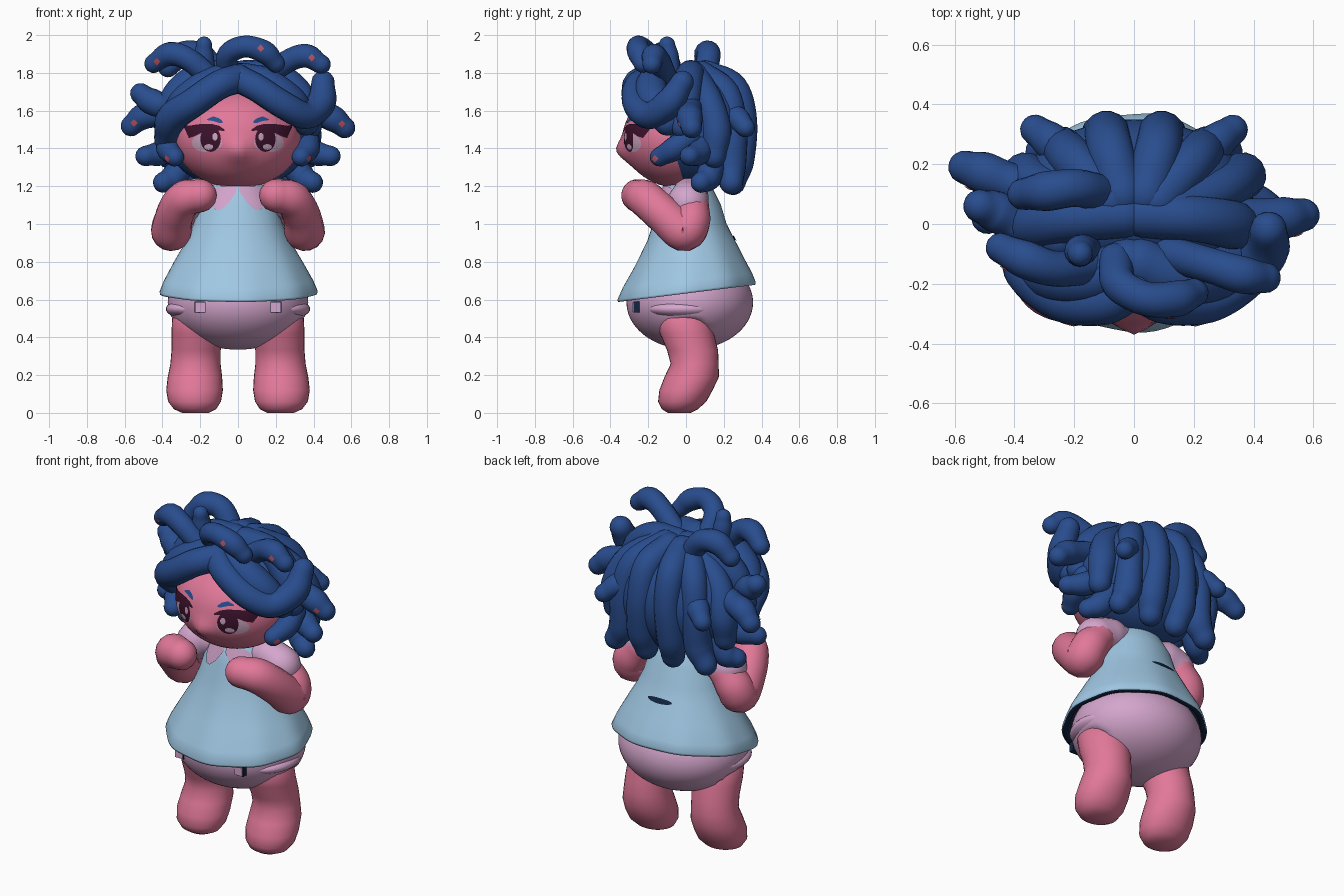
import bpy, bmesh, math
from mathutils import Vector
from mathutils.bvhtree import BVHTree

if "Cube" in bpy.data.objects:
    bpy.data.objects.remove(bpy.data.objects["Cube"])


def material(name, *rgb):
    m = bpy.data.materials.new(name)
    m.diffuse_color = (*rgb, 1)
    m.use_nodes = True
    m.node_tree.nodes["Principled BSDF"].inputs["Base Color"].default_value = m.diffuse_color
    return m


SKIN = material("skin pink", .76, .19, .32)
HAIR = material("hair blue", .022, .074, .272)
DRESS = material("dress light blue", .35, .575, .77)
LILAC = material("cloth lilac", .66, .38, .61)
NAVY = material("lining navy", .006, .018, .05)
RED = material("mark red", .50, .09, .12)
PLUM = material("eye plum", .045, .006, .025)
PALE = material("eye pale", .60, .38, .52)


def finish(name, bm, *mats, recalc=True):
    if recalc:
        bmesh.ops.recalc_face_normals(bm, faces=bm.faces)
    me = bpy.data.meshes.new(name)
    bm.to_mesh(me)
    for m in mats:
        me.materials.append(m)
    for p in me.polygons:
        p.use_smooth = True
    ob = bpy.data.objects.new(name, me)
    bpy.context.collection.objects.link(ob)
    return ob


def ball(bm, c, r, seg=48, rings=32):
    vs = bmesh.ops.create_uvsphere(bm, u_segments=seg, v_segments=rings, radius=1)["verts"]
    for v in vs:
        v.co = Vector((c[i] + v.co[i] * r[i] for i in range(3)))
    return vs


def bridge(bm, rings):
    n = len(rings[0])
    return [[bm.faces.new((a[i], a[(i + 1) % n], b[(i + 1) % n], b[i])) for i in range(n)]
            for a, b in zip(rings, rings[1:])]


def tube(bm, pts, radii, steps=6, n=16):
    """Round-ended sweep through pts with one radius per point."""
    p = [Vector(q) for q in pts]
    p = [p[0] * 2 - p[1]] + p + [p[-1] * 2 - p[-2]]
    r = [radii[0]] + list(radii) + [radii[-1]]
    path = []
    for i in range(1, len(p) - 2):
        for k in range(steps + (i == len(p) - 3)):
            t = k / steps
            w = (-t + 2*t*t - t**3, 2 - 5*t*t + 3*t**3, t + 4*t*t - 3*t**3, t**3 - t*t)
            path.append((sum((p[i-1+j] * w[j] for j in range(4)), Vector()) / 2,
                         r[i] + (r[i+1] - r[i]) * t * t * (3 - 2*t)))
    c = [q[0] for q in path]
    tan = [(c[min(i+1, len(c)-1)] - c[max(i-1, 0)]).normalized() for i in range(len(c))]
    caps = [math.radians(a) for a in (82, 65, 45, 22)]
    ringdef = [(c[0] - tan[0] * path[0][1] * math.sin(a), tan[0], path[0][1] * math.cos(a)) for a in caps]
    ringdef += [(c[i], tan[i], path[i][1]) for i in range(len(c))]
    ringdef += [(c[-1] + tan[-1] * path[-1][1] * math.sin(a), tan[-1], path[-1][1] * math.cos(a))
                for a in reversed(caps)]
    side, last, rings = tan[0].orthogonal().normalized(), tan[0], []
    for o, t, rad in ringdef:
        side = last.rotation_difference(t) @ side
        last, up = t, t.cross(side)
        rings.append([bm.verts.new(o + (side * math.cos(a) + up * math.sin(a)) * rad)
                      for a in (2 * math.pi * k / n for k in range(n))])
    bridge(bm, rings)
    bm.faces.new(rings[0])
    bm.faces.new(rings[-1])


def flip(pts, s):
    return [(x * s, y, z) for x, y, z in pts]


def decal(name, cols, tree, mat, off=.004, look=(0, 1, 0), rows=6):
    """Thin plate: columns (u, z_low, z_high) projected along look onto a surface."""
    bm, grid, d = bmesh.new(), [], Vector(look)
    across = Vector((abs(d.y), abs(d.x), 0))
    for u, lo, hi in cols:
        line = []
        for k in range(rows + 1):
            start = across * u - d * 2 + Vector((0, 0, lo + (hi - lo) * k / rows))
            hit = tree.ray_cast(start, d)[0]
            line.append(bm.verts.new(hit - d * off) if hit else None)
        grid.append(line)
    for a, b in zip(grid, grid[1:]):
        for k in range(rows):
            q = (a[k], b[k], b[k+1], a[k+1])
            if all(q):
                f = bm.faces.new(q)
                f.normal_update()
                if f.normal.dot(d) > 0:
                    f.normal_flip()
    return finish(name, bm, mat, recalc=False)


def oval(x, z, rx, rz, n=14):
    return [(x - rx * math.cos(a), z - rz * math.sin(a) - 1e-4, z + rz * math.sin(a) + 1e-4)
            for a in (math.pi * k / n for k in range(n + 1))]


# Head with a small nose
bm = bmesh.new()
for v in ball(bm, (0, -.03, 1.455), (.335, .305, .265)):
    if v.co.y < -.1:
        v.co.y -= .045 * math.exp(-(v.co.x**2 + (v.co.z - 1.385)**2) / .0035)
face = BVHTree.FromBMesh(bm)
finish("head", bm, SKIN)

# Eyes, lashes and brows
for s in (-1, 1):
    def eye_part(name, cols, mat, off):
        decal(name, [(x * s, a, b) for x, a, b in cols], face, mat, off)
    eye_part("eye_white", oval(.165, 1.43, .08, .05), PALE, .003)
    eye_part("iris", oval(.145, 1.45, .054, .068), PLUM, .005)
    eye_part("eye_glint", oval(.122, 1.462, .014, .02), PALE, .007)
    eye_part("iris_glow", oval(.155, 1.408, .024, .015), PALE, .007)
    eye_part("upper_lash", [(.072, 1.492, 1.5), (.1, 1.495, 1.52), (.14, 1.495, 1.53), (.19, 1.485, 1.53),
                            (.23, 1.465, 1.525), (.26, 1.455, 1.52), (.285, 1.51, 1.525)], PLUM, .007)
    eye_part("brow", [(.082, 1.535, 1.545), (.1, 1.535, 1.56), (.13, 1.545, 1.57), (.165, 1.55, 1.555)], HAIR, .004)

# Hair: cap plus snake strands, all in one mesh
hair = bmesh.new()
ball(hair, (0, .07, 1.505), (.40, .28, .325))


def snake(pts, r):
    n = len(pts) - 1
    tube(hair, pts, [r * (.85 if i == n else 1.06 if i == n - 1 else 1) for i in range(n + 1)])


# fringe and upright strands on the crown
crown = [
    (.073, [(0, -.2, 1.77), (.1, -.26, 1.72), (.24, -.26, 1.63), (.36, -.19, 1.575), (.44, -.09, 1.64), (.45, -.02, 1.75)]),
    (.077, [(0, -.2, 1.77), (-.1, -.26, 1.735), (-.24, -.25, 1.64), (-.35, -.16, 1.56), (-.38, -.05, 1.45)]),
    (.058, [(-.06, -.12, 1.8), (-.05, -.2, 1.9), (.04, -.25, 1.94), (.14, -.25, 1.91), (.2, -.23, 1.85)]),
    (.05, [(-.16, -.08, 1.76), (-.18, -.09, 1.88), (-.18, -.1, 1.95)]),
    (.06, [(-.13, -.14, 1.76), (-.26, -.15, 1.87), (-.36, -.12, 1.9), (-.445, -.08, 1.85)]),
    (.06, [(.12, -.1, 1.76), (.26, -.14, 1.86), (.36, -.17, 1.89), (.44, -.18, 1.845)]),
    (.063, [(-.1, .1, 1.78), (-.19, .12, 1.89), (-.29, .11, 1.9), (-.37, .1, 1.83)])]
# sideways strands that differ left to right
sides = [
    (.066, [(.3, .02, 1.63), (.42, .02, 1.59), (.5, .02, 1.56), (.565, .03, 1.51)]),
    (.066, [(-.3, .1, 1.6), (-.42, .14, 1.58), (-.5, .17, 1.57), (-.565, .19, 1.52)]),
    (.066, [(-.25, -.05, 1.7), (-.38, 0, 1.63), (-.46, .04, 1.65), (-.515, .06, 1.69)])]
# mirrored strands: over the ears, outward, then down the back
paired = [
    (.078, [(.03, .03, 1.79), (.2, .02, 1.78), (.32, 0, 1.68), (.38, -.02, 1.52)]),
    (.085, [(.02, -.13, 1.77), (.15, -.18, 1.74), (.27, -.17, 1.65), (.36, -.1, 1.54)]),
    (.06, [(.37, .02, 1.46), (.37, -.06, 1.4), (.335, -.14, 1.355)]),
    (.063, [(.3, .1, 1.45), (.4, .07, 1.38), (.49, .02, 1.36)]),
    (.065, [(.26, .15, 1.36), (.34, .12, 1.25), (.395, .08, 1.22)])]
back = [
    (.078, [(.04, .1, 1.79), (.08, .25, 1.72), (.09, .3, 1.54), (.1, .28, 1.34), (.09, .25, 1.22)]),
    (.075, [(.08, .08, 1.79), (.2, .21, 1.69), (.24, .25, 1.5), (.25, .24, 1.32), (.3, .24, 1.22)]),
    (.075, [(.12, .05, 1.78), (.3, .12, 1.65), (.36, .16, 1.5), (.37, .15, 1.36)]),
    (.06, [(.2, .2, 1.6), (.27, .27, 1.56), (.33, .315, 1.51)])]
for r, pts in crown + sides:
    snake(pts, r)
for r, pts in paired + back:
    for s in (-1, 1):
        snake(flip(pts, s), r)
hair_tree = BVHTree.FromBMesh(hair)
finish("snake_hair", hair, HAIR)


# Red marks on the snake heads
def mark(u, z, look):
    decal("snake_mark", [(u - .018, z - .001, z + .001), (u, z - .02, z + .02), (u + .018, z - .001, z + .001)],
          hair_tree, RED, .005, look, rows=2)


for x, z in ((-.43, 1.86), (.12, 1.93), (.39, 1.88), (-.55, 1.535), (.55, 1.53)):
    mark(x, z, (0, 1, 0))
for s in (-1, 1):
    mark(-.165, 1.345, (-s, 0, 0))

# Dress: outer shell, then the dark lining folded up inside
bm = bmesh.new()
profile = [(1.25, .01, .09, .08), (1.2, .01, .15, .125), (1.1, .02, .205, .165), (1.0, .02, .235, .195),
           (.92, .025, .27, .228), (.8, .02, .34, .287), (.7, .01, .395, .342), (.645, .005, .418, .365),
           (.632, .005, .415, .362), (.632, .005, .385, .335), (.72, .01, .355, .308), (.8, .02, .31, .26)]
rings = []
for z, cy, rx, ry in profile:
    k = max(0, min(1, (1.0 - z) / .35))
    ring = []
    for i in range(72):
        a = 2 * math.pi * i / 72
        w = 1 + .012 * k * math.cos(9 * a + .6)
        y = cy + ry * w * math.sin(a)
        ring.append(bm.verts.new((rx * w * math.cos(a), y, z + .125 * k * y)))
    rings.append(ring)
for band, faces in enumerate(bridge(bm, rings)):
    for f in faces:
        f.material_index = int(band >= 8)
bm.faces.new(rings[0])
dress_tree = BVHTree.FromBMesh(bm)
finish("dress", bm, DRESS, NAVY)
decal("back_slit", oval(0, .925, .08, .014), dress_tree, NAVY, .006, (0, -1, 0))

# Neck
bm = bmesh.new()
tube(bm, [(0, 0, 1.15), (0, 0, 1.3)], [.1, .1])
finish("neck", bm, SKIN)

# Bloomers: front leg openings cut high, seat left round
bm = bmesh.new()
for v in ball(bm, (0, .02, .585), (.372, .335, .25), 64, 48):
    k = max(0, min(1, (.2 - v.co.y) / .1))
    v.co.z = max(v.co.z, .335 + k * .75 * max(0, min(abs(v.co.x), .36) - .12))
for s in (-1, 1):
    ball(bm, (.23 * s, -.01, .55), (.152, .195, .058), 32, 20)
finish("bloomers", bm, LILAC)

# Leg rings: z, centre x, centre y, radius x, radius y
leg_rings = [(.57, .2, -.01, .1, .11), (.5, .206, -.012, .143, .15), (.42, .212, .005, .14, .143),
             (.33, .222, .035, .13, .135), (.26, .225, .046, .133, .127), (.19, .228, .03, .144, .144),
             (.12, .23, 0, .15, .141), (.06, .23, -.02, .14, .128), (.02, .228, -.032, .112, .096),
             (0, .226, -.036, .07, .06)]

for s in (-1, 1):
    # Collar lobe and strap tab
    decal("collar", [(.008 * s, 1.17, 1.2), (.05 * s, 1.11, 1.2), (.09 * s, 1.075, 1.2),
                     (.12 * s, 1.075, 1.19), (.14 * s, 1.11, 1.17)], dress_tree, LILAC, .008)
    for name, size, y, mat in (("tab_edge", .058, -.262, NAVY), ("strap_tab", .05, -.268, LILAC)):
        bm = bmesh.new()
        for v in bmesh.ops.create_cube(bm, size=1)["verts"]:
            v.co = Vector((.2 * s + v.co.x * size, y + v.co.y * .03, .56 + v.co.z * size))
        for p in finish(name, bm, mat).data.polygons:
            p.use_smooth = False

    # Sleeve
    bm = bmesh.new()
    tube(bm, flip([(.12, .02, 1.15), (.2, .02, 1.145), (.285, .01, 1.115)], s), [.085, .1, .108])
    finish("sleeve", bm, LILAC)

    # Arm bent up to the chest, with a mitten hand
    bm = bmesh.new()
    tube(bm, flip([(.28, .03, 1.1), (.345, .025, 1.01), (.352, -.015, .962), (.335, -.12, 1.05),
                   (.285, -.21, 1.13), (.2, -.255, 1.15)], s), [.092, .103, .108, .1, .098, .088])
    finish("arm", bm, SKIN)

    # Leg with a rounded foot
    bm = bmesh.new()
    rings = [[bm.verts.new((s * (cx + rx * math.cos(a)), cy + ry * math.sin(a), z))
              for a in (2 * math.pi * k / 32 for k in range(32))] for z, cx, cy, rx, ry in leg_rings]
    bridge(bm, rings)
    bm.faces.new(rings[0])
    bm.faces.new(rings[-1])
    finish("leg", bm, SKIN)
